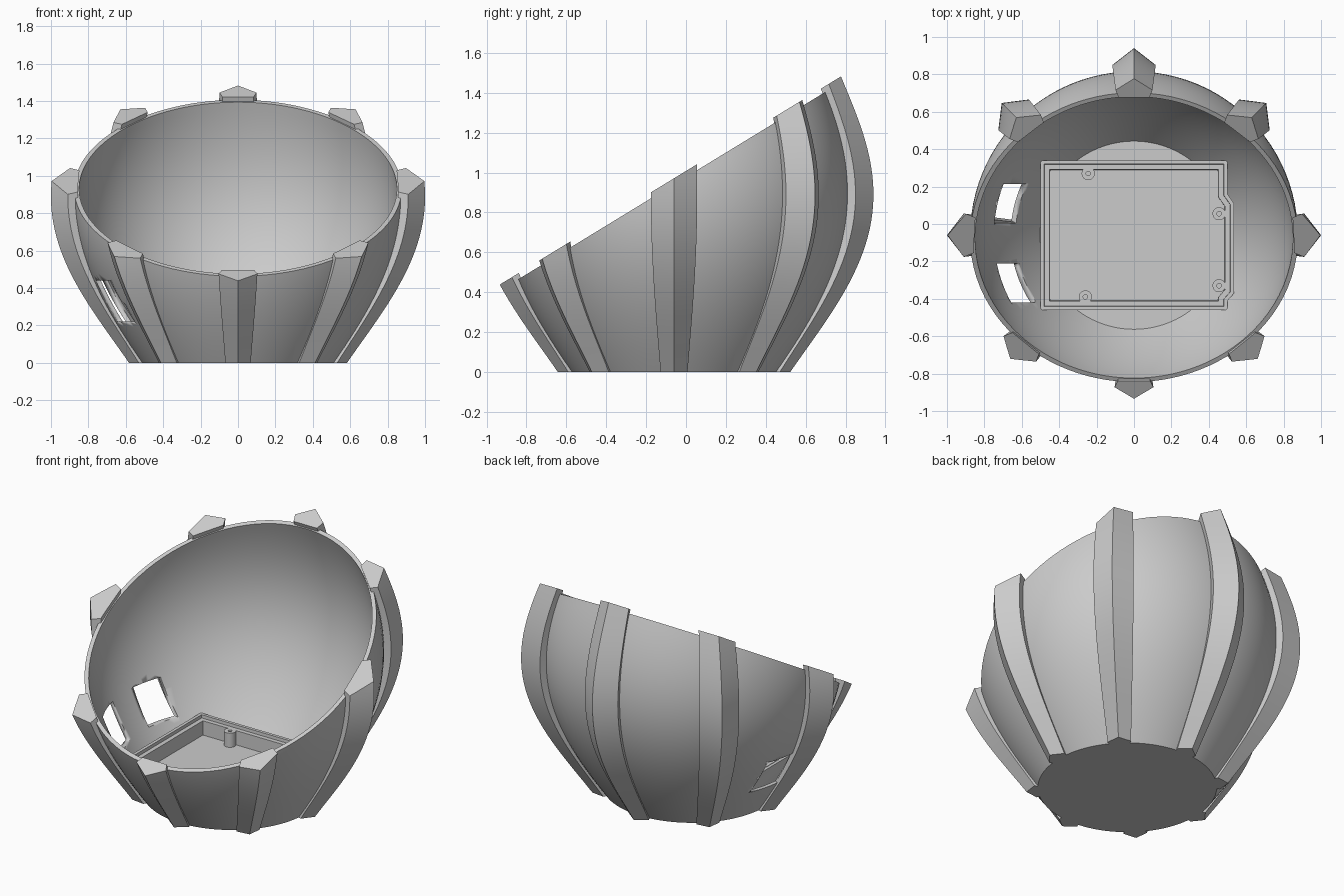
import bpy, bmesh, math
from mathutils import Vector

old = bpy.data.objects.get("Cube")
if old:
    bpy.data.objects.remove(old, do_unlink=True)

CY = -0.06                 # y of the bowl axis
SLOPE = 0.61               # tilt of the open rim
RIM, RIB_TOP = 0.978, 1.008
FLOOR, TRAY_TOP, POCKET = 0.02, 0.22, 0.11
BOWL = [(0, .515), (.22, .66), (.44, .775), (.95, .875), (1.41, .76)]
RIDGE = [(0, .583), (.22, .738), (.44, .875), (.95, .998), (1.485, .836)]

grey = bpy.data.materials.new("plain_grey")
grey.use_nodes = True
colour = (0.6, 0.6, 0.6, 1)
grey.diffuse_color = colour
grey.node_tree.nodes["Principled BSDF"].inputs["Base Color"].default_value = colour


def radius(points, z):
    """Smooth curve through (height, radius) points."""
    total = 0
    for i, (zi, ri) in enumerate(points):
        for j, (zj, _) in enumerate(points):
            if i != j:
                ri *= (z - zj) / (zi - zj)
        total += ri
    return total


def select(ob):
    bpy.ops.object.select_all(action='DESELECT')
    ob.select_set(True)
    bpy.context.view_layer.objects.active = ob


def finish(bm, name, angle=30):
    bmesh.ops.recalc_face_normals(bm, faces=bm.faces)
    mesh = bpy.data.meshes.new(name)
    bm.to_mesh(mesh)
    bm.free()
    ob = bpy.data.objects.new(name, mesh)
    bpy.context.collection.objects.link(ob)
    mesh.materials.append(grey)
    select(ob)
    bpy.ops.object.shade_smooth_by_angle(angle=math.radians(angle))
    return ob


def loft(rings, caps=True):
    """Join closed rings of points into a mesh, capped at both ends."""
    bm = bmesh.new()
    rows = [[bm.verts.new(p) for p in ring] for ring in rings]
    for a, b in zip(rows, rows[1:]):
        for i in range(len(a)):
            k = (i + 1) % len(a)
            bm.faces.new((a[i], a[k], b[k], b[i]))
    if caps:
        bm.faces.new(rows[0])
        bm.faces.new(rows[-1])
    return bm, rows


def bowl_rings(start, inset, rows=32, n=96):
    """Rings of the bowl wall, rising from a flat base to the slanted rim."""
    columns = []
    for k in range(n):
        c, s = math.cos(k * math.tau / n), math.sin(k * math.tau / n)
        top = RIM
        for _ in range(40):
            top = RIM + SLOPE * (CY + (radius(BOWL, top) - inset) * s)
        column = []
        for i in range(rows + 1):
            z = start + (top - start) * i / rows
            r = radius(BOWL, z) - inset
            column.append((r * c, CY + r * s, z))
        columns.append(column)
    return [list(ring) for ring in zip(*columns)]


def boolean(ob, cutter, operation):
    cutter.hide_render = True
    mod = ob.modifiers.new("cut", 'BOOLEAN')
    mod.operation, mod.solver, mod.object = operation, 'EXACT', cutter
    select(ob)
    bpy.ops.object.modifier_apply(modifier=mod.name)
    bpy.data.objects.remove(cutter, do_unlink=True)


# Bowl: up the outside, over the rim and down the inside
bm, _ = loft(bowl_rings(0, 0) + bowl_rings(FLOOR, .026)[::-1])
bowl = finish(bm, "bowl")

# Two openings in the side wall
for y0, y1 in ((.005, .215), (-.42, -.21)):
    bm = bmesh.new()
    bmesh.ops.create_cube(bm, size=1)
    for v in bm.verts:
        v.co = (-.75 + v.co.x * .44, (y0 + y1) / 2 + v.co.y * (y1 - y0), .33 + v.co.z * .22)
    boolean(bowl, finish(bm, "opening_cutter"), 'DIFFERENCE')

# Eight ridged ribs, cut parallel to the rim and slightly above it
for k in range(8):
    a = k * math.tau / 8
    out, side = Vector((math.cos(a), math.sin(a), 0)), Vector((-math.sin(a), math.cos(a), 0))
    rings = []
    for i in range(41):
        z = i * .04
        tip, wall = radius(RIDGE, z), radius(BOWL, z)
        w = .116 * tip
        section = [(wall - .02, -w * .82), (tip * .91, -w), (tip, 0), (tip * .91, w), (wall - .02, w * .82)]
        rings.append([out * r + side * s + Vector((0, CY, z)) for r, s in section])
    bm, _ = loft(rings)
    cut = bmesh.ops.bisect_plane(bm, geom=bm.verts[:] + bm.edges[:] + bm.faces[:],
                                 plane_co=(0, 0, RIB_TOP), clear_outer=True,
                                 plane_no=Vector((0, -SLOPE, 1)).normalized())
    bmesh.ops.holes_fill(bm, edges=[e for e in cut["geom_cut"] if isinstance(e, bmesh.types.BMEdge)])
    finish(bm, f"rib_{k + 1}", 20)

# Tray: raised block with a stepped pocket, trimmed to the bowl
outline = [(-.5, .34), (.5, .34), (.5, .16), (.535, .11), (.535, -.37),
           (.5, -.41), (.5, -.46), (-.5, -.46)]
bm, (base, top) = loft([[(x, y, z) for x, y in outline] for z in (.01, TRAY_TOP)], caps=False)
bm.faces.new(base)
pocket = bm.faces.new(top)
bm.normal_update()
for inset, z in ((.02, TRAY_TOP), (.001, TRAY_TOP - .02), (.028, TRAY_TOP - .02), (.001, POCKET)):
    bmesh.ops.inset_region(bm, faces=[pocket], thickness=inset, use_even_offset=True)
    for v in pocket.verts:
        v.co.z = z
tray = finish(bm, "tray")
bm, _ = loft(bowl_rings(.005, .012))
boolean(tray, finish(bm, "tray_trimmer"), 'INTERSECT')

# Screw posts with a small bore
for i, (x, y) in enumerate([(-.245, .27), (.455, .055), (.455, -.33), (-.26, -.39)]):
    rings = []
    for r, z in ((.035, POCKET - .01), (.035, TRAY_TOP - .02), (.012, TRAY_TOP - .02), (.012, POCKET + .03)):
        rings.append([(x + r * math.cos(t * math.tau / 24), y + r * math.sin(t * math.tau / 24), z)
                      for t in range(24)])
    bm, _ = loft(rings)
    finish(bm, f"screw_post_{i + 1}")
